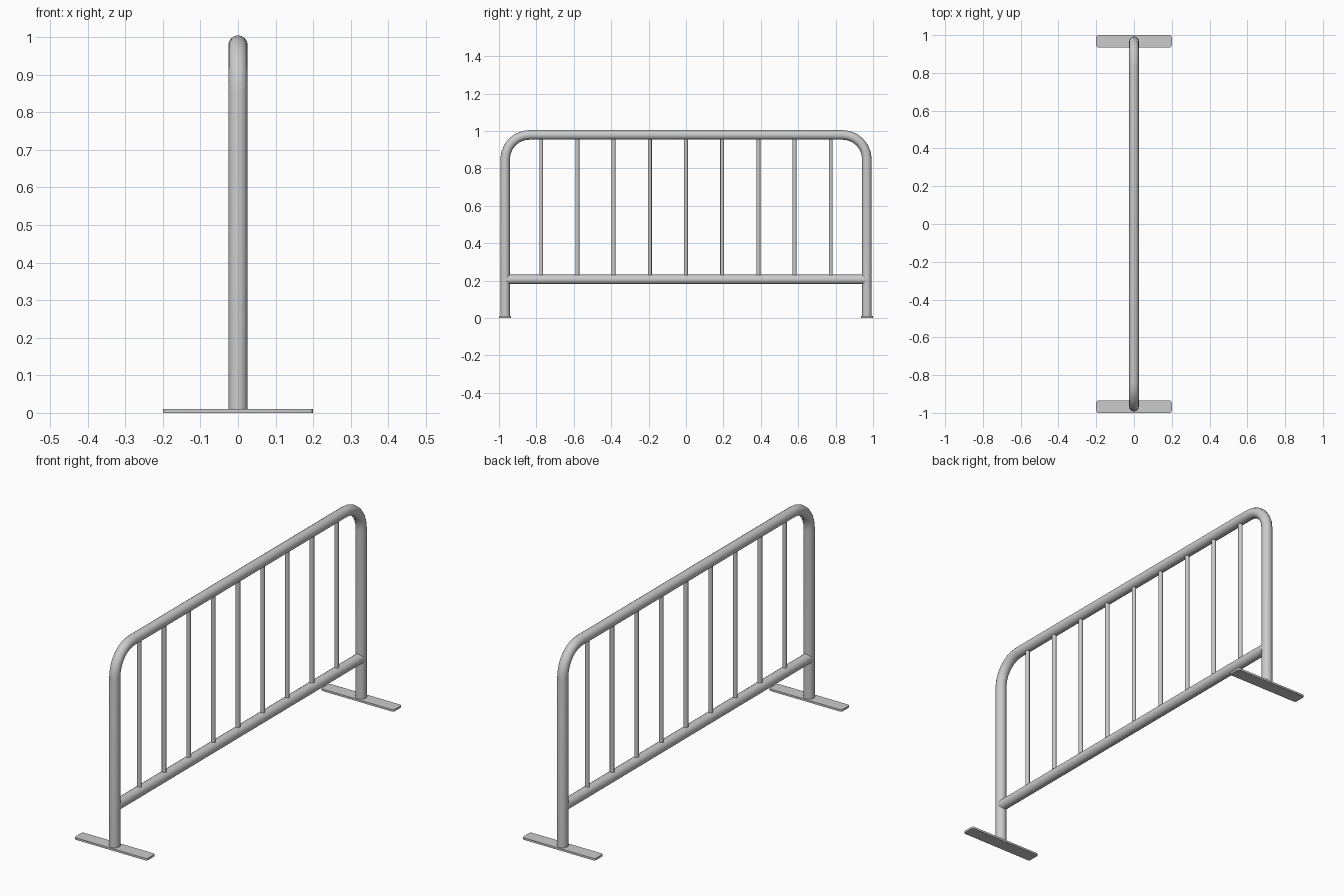
import bpy, bmesh
from math import sin, cos, pi, radians

if "Cube" in bpy.data.objects:
    bpy.data.objects.remove(bpy.data.objects["Cube"])

R = 0.0255       # main tube radius
LEG_Y = 0.967
TOP_Z = 0.979
RAIL_Z = 0.206
BEND = 0.13


def finish(obj):
    bpy.ops.object.select_all(action='DESELECT')
    obj.select_set(True)
    bpy.context.view_layer.objects.active = obj
    bpy.ops.object.shade_smooth_by_angle(angle=radians(40))


def tube(name, points, radius, resolution):
    # Round tube swept along a path, turned into a mesh
    curve = bpy.data.curves.new(name, 'CURVE')
    curve.dimensions = '3D'
    curve.bevel_depth = radius
    curve.bevel_resolution = resolution
    curve.use_fill_caps = True
    spline = curve.splines.new('POLY')
    spline.points.add(len(points) - 1)
    for p, co in zip(spline.points, points):
        p.co = (*co, 1)
    obj = bpy.data.objects.new(name, curve)
    bpy.context.collection.objects.link(obj)
    bpy.ops.object.select_all(action='DESELECT')
    obj.select_set(True)
    bpy.context.view_layer.objects.active = obj
    bpy.ops.object.convert(target='MESH')
    finish(bpy.context.object)


# Hoop: two legs and the top rail, with rounded corners
STEPS = 6
half = [(0, LEG_Y, 0.005)]
for i in range(STEPS + 1):
    a = pi / 2 * i / STEPS
    half.append((0, LEG_Y - BEND + BEND * cos(a), TOP_Z - BEND + BEND * sin(a)))
tube("outer_frame", half + [(0, -y, z) for _, y, z in reversed(half)], R, 6)

# Lower rail between the legs
tube("lower_rail", [(0, -LEG_Y, RAIL_Z), (0, LEG_Y, RAIL_Z)], R, 6)

# Thin upright bars
for i in range(9):
    y = (i - 4) * 0.1935
    tube(f"upright_bar_{i + 1}", [(0, y, RAIL_Z), (0, y, TOP_Z)], 0.0105, 4)

# Flat feet with rounded plan corners
for side, label in ((-1, "front"), (1, "back")):
    bm = bmesh.new()
    bmesh.ops.create_cube(bm, size=1)
    bmesh.ops.scale(bm, verts=bm.verts, vec=(0.4, 0.065, 0.01))
    bmesh.ops.translate(bm, verts=bm.verts, vec=(0, side * 0.9675, 0.005))
    upright = [e for e in bm.edges
               if abs(e.verts[0].co.z - e.verts[1].co.z) > 0.005]
    bmesh.ops.bevel(bm, geom=upright, offset=0.01, segments=3,
                    profile=0.5, affect='EDGES')
    mesh = bpy.data.meshes.new(f"{label}_foot")
    bm.to_mesh(mesh)
    bm.free()
    foot = bpy.data.objects.new(f"{label}_foot", mesh)
    bpy.context.collection.objects.link(foot)
    finish(foot)
